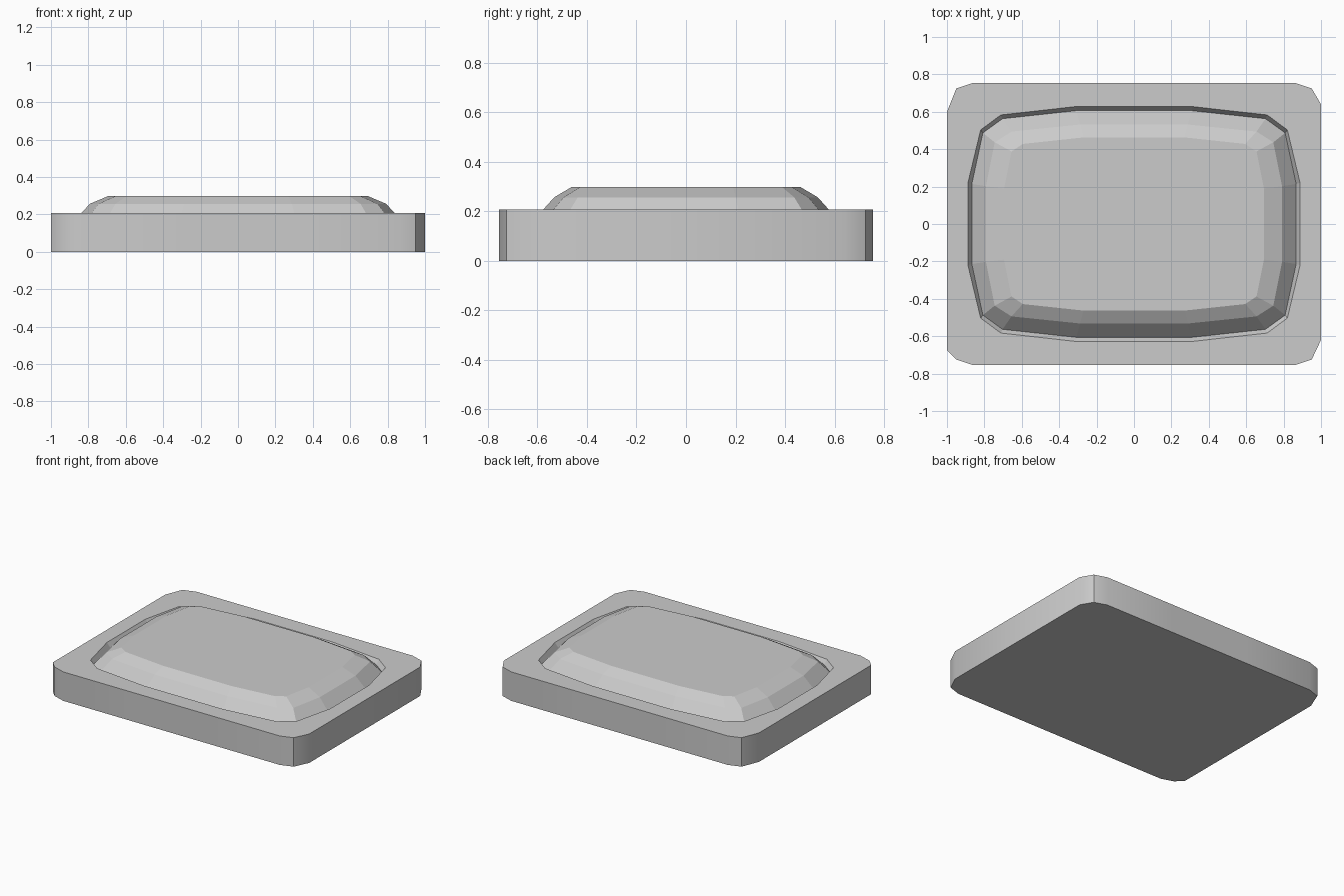
import bpy, bmesh

if "Cube" in bpy.data.objects:
    bpy.data.objects.remove(bpy.data.objects["Cube"])

QUADRANTS = [(1, 1), (-1, 1), (-1, -1), (1, -1)]
# y where the rounded corner meets each short side (the corners differ slightly)
SIDE_Y = {(1, 1): 0.64, (-1, 1): 0.60, (-1, -1): 0.675, (1, -1): 0.62}


def ring(bm, quarter, z, slab=False):
    """Mirror a quarter outline into a closed counter-clockwise ring."""
    verts = []
    for sx, sy in QUADRANTS:
        pts = list(quarter)
        if slab:
            pts[-1] = (pts[-1][0], SIDE_Y[(sx, sy)])
        if sx * sy > 0:
            pts.reverse()
        verts += [bm.verts.new((sx * x, sy * y, z)) for x, y in pts]
    return verts


slab_q = [(0.31, 0.755), (0.86, 0.755), (0.95, 0.725), (1.0, 0.64)]
lip_q = [(0.31, 0.628), (0.712, 0.583), (0.82, 0.503), (0.888, 0.22)]
floor_q = [(0.308, 0.606), (0.703, 0.563), (0.808, 0.487), (0.867, 0.214)]
mid_q = [(0.288, 0.532), (0.655, 0.494), (0.745, 0.437), (0.792, 0.202)]
top_q = [(0.27, 0.463), (0.595, 0.428), (0.655, 0.388), (0.695, 0.19)]

bm = bmesh.new()
# Slab bottom and rim, groove lip and floor, then the raised pad
rings = [
    ring(bm, slab_q, 0.0, True),
    ring(bm, slab_q, 0.208, True),
    ring(bm, lip_q, 0.208),
    ring(bm, floor_q, 0.175),
    ring(bm, mid_q, 0.257),
    ring(bm, top_q, 0.298),
]
bm.faces.new(list(reversed(rings[0])))
for level, (a, b) in enumerate(zip(rings, rings[1:])):
    n = len(a)
    for i in range(n):
        j = (i + 1) % n
        face = bm.faces.new((a[i], a[j], b[j], b[i]))
        face.smooth = level == 0  # rounded outer wall
bm.faces.new(rings[-1])
bm.normal_update()

# Keep the strong edges crisp
for edge in bm.edges:
    edge.smooth = edge.calc_face_angle(0) < 0.55

mesh = bpy.data.meshes.new("raised_pad_tile")
bm.to_mesh(mesh)
bm.free()
bpy.context.collection.objects.link(bpy.data.objects.new("raised_pad_tile", mesh))
